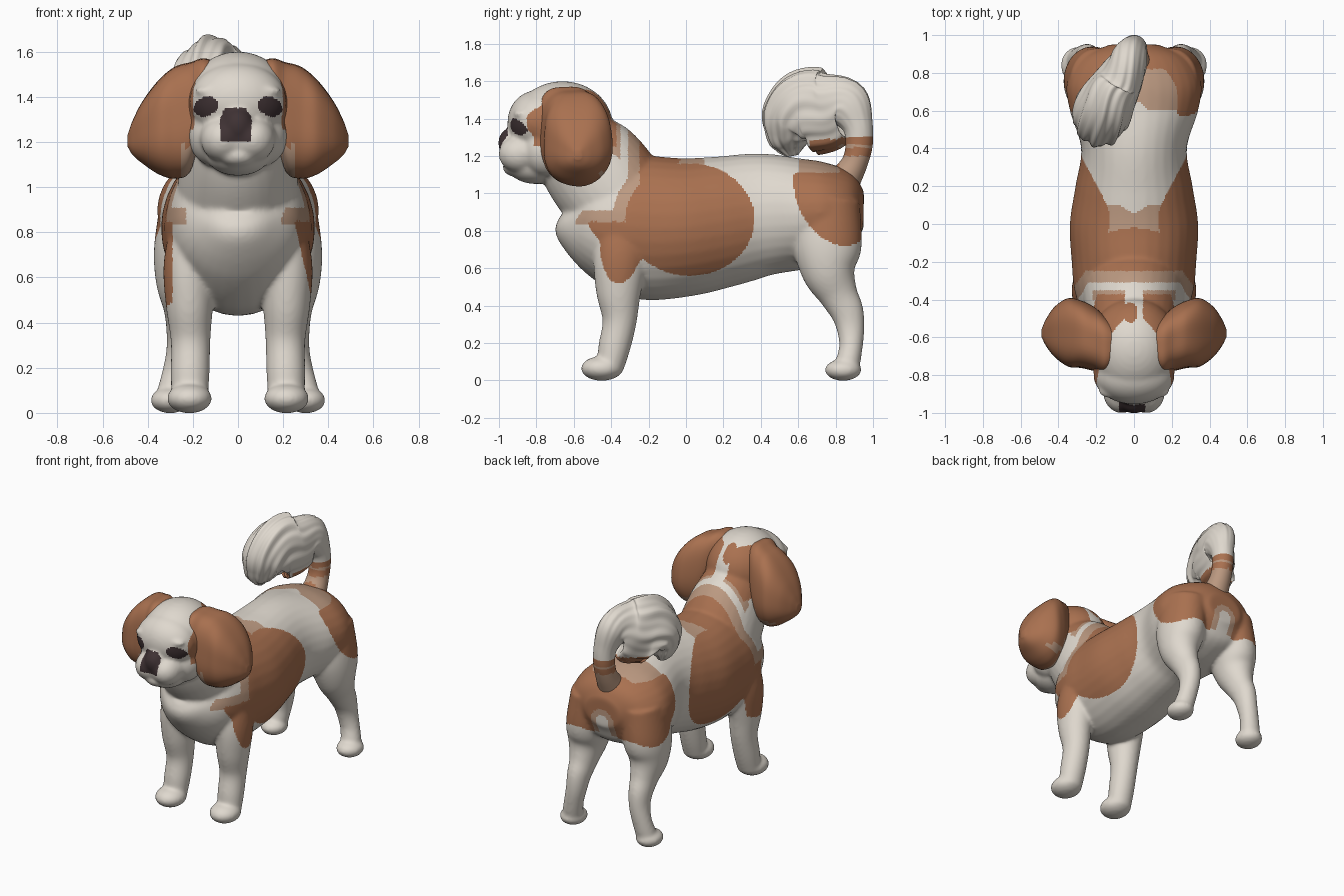
import bpy, bmesh, math
from mathutils import Vector, Matrix

cube = bpy.data.objects.get("Cube")
if cube:
    bpy.data.objects.remove(cube)


def material(name, rgb):
    m = bpy.data.materials.new(name)
    m.use_nodes = True
    m.diffuse_color = (*rgb, 1)
    m.node_tree.nodes["Principled BSDF"].inputs["Base Color"].default_value = (*rgb, 1)
    return m


MATERIALS = [material("cream_fur", (.74, .69, .62)), material("brown_fur", (.40, .165, .08)),
             material("tan_fur", (.50, .32, .22)), material("dark_nose", (.05, .032, .034))]
CREAM, BROWN, TAN, DARK = range(4)


def smooth_path(points, steps):
    """Catmull-Rom through points holding position and two radii."""
    p = [Vector(q) for q in points]
    p = [2 * p[0] - p[1]] + p + [2 * p[-1] - p[-2]]
    out = []
    for a, b, c, d in zip(p, p[1:], p[2:], p[3:]):
        for i in range(steps):
            t = i / steps
            out.append(b + (c - a) * (t / 2) + (2 * a - 5 * b + 4 * c - d) * (t * t / 2)
                       + (3 * b - a - 3 * c + d) * (t ** 3 / 2))
    return out + [p[-2]]


def loft(bm, points, axes=None, segments=32, steps=6, ridge=None):
    """Skin ellipses along a path, square to it unless fixed axes are given."""
    path = smooth_path(points, steps)
    rings = []
    for i, q in enumerate(path):
        tangent = path[min(i + 1, len(path) - 1)].xyz - path[max(i - 1, 0)].xyz
        if axes:
            across, up = map(Vector, axes)
        else:
            up = tangent.cross(Vector((1, 0, 0))).normalized()
            across = up.cross(tangent).normalized()
        ring = []
        for k in range(segments):
            a = math.tau * k / segments
            s = 1 + (ridge(a, i / (len(path) - 1)) if ridge else 0)
            ring.append(bm.verts.new(q.xyz + across * (max(q[3], .004) * s * math.cos(a))
                                     + up * (max(q[4], .004) * s * math.sin(a))))
        rings.append(ring)
    for lo, hi in zip(rings, rings[1:]):
        for k in range(segments):
            n = (k + 1) % segments
            bm.faces.new((lo[k], lo[n], hi[n], hi[k]))
    bm.faces.new(rings[0])
    bm.faces.new(rings[-1])


def ball(bm, centre, radii):
    bmesh.ops.create_uvsphere(bm, u_segments=32, v_segments=20, radius=1,
                              matrix=Matrix.Translation(centre) @ Matrix.Diagonal((*radii, 1)))


def to_object(name, bm):
    bmesh.ops.recalc_face_normals(bm, faces=bm.faces)
    mesh = bpy.data.meshes.new(name)
    bm.to_mesh(mesh)
    bm.free()
    obj = bpy.data.objects.new(name, mesh)
    bpy.context.collection.objects.link(obj)
    return obj


def paint(obj, rule):
    for m in MATERIALS:
        obj.data.materials.append(m)
    for f in obj.data.polygons:
        f.use_smooth = True
        f.material_index = rule(*f.center)


def oval(u, v, a, b):
    """Rough signed distance to an ellipse."""
    return (math.hypot(u / a, v / b) - 1) * min(a, b)


# Torso and neck
bm = bmesh.new()
loft(bm, [(0, y, z, rx, rz) for y, z, rx, rz in (
    (-.635, .92, .07, .07), (-.59, .885, .18, .18), (-.5, .86, .265, .275), (-.35, .835, .315, .36),
    (-.2, .815, .33, .385), (0, .82, .34, .37), (.2, .85, .31, .35), (.4, .885, .28, .33),
    (.6, .89, .34, .3), (.75, .9, .355, .27), (.88, .91, .28, .21), (.95, .91, .13, .1))])
loft(bm, [(0, -.28, .86, .28, .27), (0, -.43, 1.06, .26, .285),
          (0, -.54, 1.2, .23, .265), (0, -.62, 1.32, .2, .2)])

# Head: skull, face, muzzle, chin and nose
ball(bm, (0, -.66, 1.36), (.24, .27, .24))
ball(bm, (0, -.8, 1.38), (.215, .155, .17))
ball(bm, (0, -.86, 1.22), (.17, .13, .12))
ball(bm, (0, -.8, 1.14), (.14, .15, .09))
ball(bm, (0, -.915, 1.14), (.085, .065, .05))
ball(bm, (0, -.935, 1.27), (.07, .07, .08))

for s in (-1, 1):
    # Cheeks, jowls and brows
    ball(bm, (s * .1, -.74, 1.23), (.12, .14, .14))
    ball(bm, (s * .065, -.885, 1.21), (.1, .117, .1))
    ball(bm, (s * .12, -.88, 1.425), (.07, .045, .025))
    # Front legs and paws
    loft(bm, [(s * .2, -.32, .82, .1, .15), (s * .215, -.35, .65, .115, .145),
              (s * .215, -.36, .48, .105, .122), (s * .21, -.355, .32, .088, .092),
              (s * .212, -.385, .17, .086, .085), (s * .215, -.41, .05, .08, .07)])
    ball(bm, (s * .215, -.45, .064), (.1, .112, .066))
    # Hind legs and paws
    loft(bm, [(s * .19, .75, .95, .15, .18), (s * .225, .755, .72, .148, .185),
              (s * .24, .765, .58, .125, .145), (s * .24, .815, .46, .09, .105),
              (s * .243, .86, .37, .075, .09), (s * .25, .88, .28, .067, .075),
              (s * .27, .882, .18, .065, .063), (s * .29, .865, .09, .068, .065),
              (s * .3, .86, .04, .06, .05)])
    ball(bm, (s * .3, .84, .056), (.088, .098, .058))

body = to_object("body", bm)
remesh = body.modifiers.new("fuse", 'REMESH')
remesh.mode = 'VOXEL'
remesh.voxel_size = .0105
relax = body.modifiers.new("soften", 'SMOOTH')
relax.factor = .5
relax.iterations = 14
fused = bpy.data.meshes.new_from_object(body.evaluated_get(bpy.context.evaluated_depsgraph_get()))
body.modifiers.clear()
body.data = fused
fused.name = "body"


def coat(x, y, z):
    ax = abs(x)
    # Nose and eyes
    if y < -.9 and 1.2 < z < 1.35 and abs(x + .01) < min(.07, .045 + (1.35 - z) * .6):
        return DARK
    if y < -.84 and oval(ax - .142, z - 1.357 + (ax - .142) * .15, .054, .044) < 0:
        return DARK
    # Head patches beside a cream blaze
    if z > 1.15 and y < -.33:
        edge = min(.16, .05 + max(0, -.5 - y) * .9) + max(0, -.62 - y) * .17
        if -.86 < y < -.37 and ax > edge and z > 1.25:
            return BROWN
        if z > 1.4 and oval(x + .02, y + .47, .04, .055) < 0:
            return BROWN
        if -.4 < y < -.35 and .05 < ax < .22:
            return TAN
        return CREAM
    # Saddle: flank oval, shoulder band and upper leg
    flank = oval(y - .02, z - .86, .345, .3)
    band = max(-.25 - y, y + .1 - .08 * math.cos(x * 6), .85 - z)
    inner = .25 + (.85 - z) * .22 if x > 0 else .29
    shoulder = max(oval(y + .36, z - .7, .21, .23), z - .85, inner - ax)
    saddle = min(flank, band, shoulder)
    if saddle < 0:
        return BROWN
    if saddle < .06 and z > .83 and y < -.15 or saddle < .03 and z > 1.12 and y < .1:
        return TAN
    # Rump with a rounded cream notch
    notch = math.hypot(ax, max(0, z - .84))
    if y > .8 and notch < .09:
        return TAN if notch > .05 and z > .74 else CREAM
    rump = min(max(oval(y - .785 + (z - .98) * .25, z - .98, .2, .26), z - 1.11),
               max(.82 - y, 1 - z))
    if rump < 0:
        return BROWN
    return TAN if rump < .07 and z > 1.08 and y > .6 else CREAM


paint(body, coat)

# Ears: broad flared flaps
for s, name in ((1, "left_ear"), (-1, "right_ear")):
    bm = bmesh.new()
    loft(bm, [(s * x, y, z, ry, rz) for x, y, z, ry, rz in (
        (.08, -.64, 1.46, .08, .09), (.15, -.64, 1.42, .15, .158), (.21, -.61, 1.315, .175, .25),
        (.28, -.585, 1.288, .185, .257), (.35, -.575, 1.268, .187, .218),
        (.42, -.572, 1.245, .138, .147), (.465, -.575, 1.22, .075, .082),
        (.49, -.578, 1.205, .02, .025))],
        axes=((0, 1, 0), (0, 0, 1)), segments=48, steps=8,
        ridge=lambda a, t: .015 * math.cos(5 * a + 1) - .04 * math.cos(4 * a))
    paint(to_object(name, bm),
          lambda x, y, z: TAN if z < 1.18 and abs(x) < .25 or z < 1.12 and y > -.46 else BROWN)

# Tail: curled plume with combed strands
bm = bmesh.new()
loft(bm, [(0, .84, 1.06, .09, .09), (0, .9, 1.16, .073, .07), (0, .925, 1.26, .07, .073),
          (-.005, .915, 1.37, .075, .085), (-.03, .855, 1.465, .1, .145),
          (-.08, .755, 1.445, .125, .215), (-.14, .65, 1.435, .145, .225),
          (-.18, .58, 1.385, .145, .185), (-.2, .555, 1.31, .115, .13),
          (-.21, .56, 1.25, .07, .085), (-.21, .57, 1.2, .02, .03)],
     segments=96, steps=8,
     ridge=lambda a, t: min(1, max(0, t * 2 - .5)) * (
         .05 * math.cos(9 * a + 5 * t) + .03 * math.cos(17 * a - 7 * t)))


def tail_bands(x, y, z):
    if y > .82:
        if z < 1.2 or 1.245 < z < 1.26:
            return TAN
        return BROWN if z < 1.3 else CREAM
    return BROWN if y > .66 and z < 1.29 else CREAM


paint(to_object("tail", bm), tail_bands)
